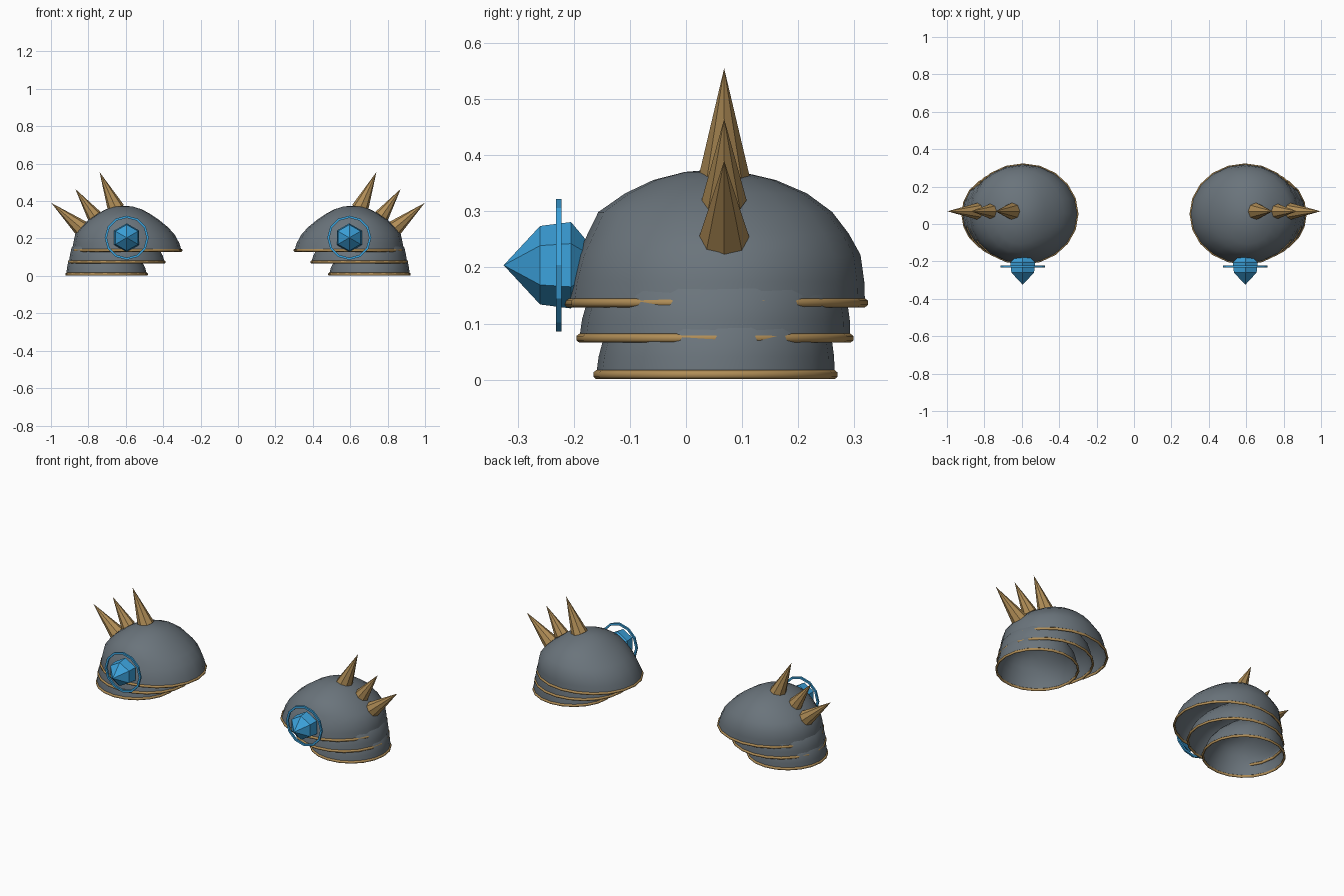
import bpy, bmesh, math
from mathutils import Vector

if "Cube" in bpy.data.objects:
    bpy.data.objects.remove(bpy.data.objects["Cube"])


def material(name, rgb):
    m = bpy.data.materials.new(name)
    m.diffuse_color = (*rgb, 1)
    m.use_nodes = True
    m.node_tree.nodes["Principled BSDF"].inputs["Base Color"].default_value = m.diffuse_color
    return m


STEEL = material("slate_steel", (0.145, 0.175, 0.2))
GOLD = material("old_gold", (0.44, 0.27, 0.095))
BLUE = material("gem_blue", (0.045, 0.36, 0.71))


def make(name, bm, mat, smooth):
    """Turn a bmesh into an object mirrored to the other shoulder."""
    bmesh.ops.recalc_face_normals(bm, faces=bm.faces)
    me = bpy.data.meshes.new(name)
    bm.to_mesh(me)
    bm.free()
    me.materials.append(mat)
    for p in me.polygons:
        p.use_smooth = smooth
    ob = bpy.data.objects.new(name, me)
    bpy.context.collection.objects.link(ob)
    ob.modifiers.new("other_shoulder", 'MIRROR').use_mirror_merge = False
    return ob


def skin(bm, rings, closed=False):
    """Bridge equal rings of points with quads; a single point makes a fan."""
    vs = [[bm.verts.new(p) for p in r] for r in rings]
    pairs = list(zip(vs, vs[1:])) + ([(vs[-1], vs[0])] if closed else [])
    for a, b in pairs:
        n = max(len(a), len(b))
        for i in range(n):
            j = (i + 1) % n
            quad = [a[i % len(a)], a[j % len(a)], b[j % len(b)], b[i % len(b)]]
            bm.faces.new(list(dict.fromkeys(quad)))


# Dome outline: height, inner reach, outer reach, front reach, back reach (fractions)
DOME = [(0, 1, 1, 1, 1), (0.16, 0.96, 0.985, 0.98, 0.995), (0.36, 0.87, 0.95, 0.93, 0.97),
        (0.52, 0.75, 0.85, 0.86, 0.89), (0.68, 0.59, 0.71, 0.79, 0.78),
        (0.82, 0.42, 0.54, 0.61, 0.61), (0.92, 0.27, 0.39, 0.42, 0.40),
        (0.98, 0.11, 0.23, 0.21, 0.17)]
SIDES = 20


def dome_ring(x0, x1, y0, y1, z, h, level):
    f, inner, outer, front, back = level
    cx, cy, rx, ry = (x0 + x1) / 2, (y0 + y1) / 2, (x1 - x0) / 2, (y1 - y0) / 2
    # each level is an ellipse between its own reaches
    a, b = cx - rx * inner, cx + rx * outer
    c, d = cy - ry * front, cy + ry * back
    return [Vector(((a + b) / 2 + (b - a) / 2 * math.cos(t),
                    (c + d) / 2 + (d - c) / 2 * math.sin(t), z + h * f))
            for t in (2 * math.pi * i / SIDES for i in range(SIDES))]


# Overlapping open shells, each with a gold trim along the rim
LAYERS = [("upper", (0.302, 0.885, -0.212, 0.319, 0.137, 0.238)),
          ("middle", (0.392, 0.903, -0.19, 0.293, 0.074, 0.212)),
          ("lower", (0.487, 0.918, -0.16, 0.265, 0.009, 0.2))]
for name, dims in LAYERS:
    rings = [dome_ring(*dims, lv) for lv in DOME]
    x0, x1, y0, y1, z, h = dims
    bm = bmesh.new()
    apex = Vector(((x0 + x1) / 2 + 0.02 * (x1 - x0), (y0 + y1) / 2, z + h))
    skin(bm, rings + [[apex]])
    make(name + "_plate", bm, STEEL, True)

    rim = rings[0]
    mid = sum(rim, Vector()) / SIDES
    bm = bmesh.new()
    tube = []
    for k in range(6):
        t = math.pi / 3 * k + math.pi / 6
        tube.append([p + (p - mid).normalized() * 0.006 * math.cos(t)
                     + Vector((0, 0, 0.008 * math.sin(t))) for p in rim])
    skin(bm, tube, True)
    make(name + "_trim", bm, GOLD, True)

# Three spikes along the crest
SPIKES = [((0.652, 0.36), (0.74, 0.555)), ((0.768, 0.32), (0.87, 0.465)),
          ((0.832, 0.25), (0.998, 0.39))]
for n, ((bx, bz), (tx, tz)) in enumerate(SPIKES):
    base, tip = Vector((bx, 0.068, bz)), Vector((tx, 0.068, tz))
    axis = (tip - base).normalized()
    side = Vector((0, 1, 0))
    up = axis.cross(side)
    r = 0.04 if n == 1 else 0.046
    ring = [base + r * (side * math.cos(t) + up * math.sin(t))
            for t in (math.pi / 4 * i for i in range(8))]
    bm = bmesh.new()
    skin(bm, [[base - axis * 0.01], ring, [tip]])
    make("spike_%d" % (n + 1), bm, GOLD, False)


def front_circle(r, y, n, turn=0.0):
    return [Vector((0.595 + r * math.sin(t), y, 0.204 + r * math.cos(t)))
            for t in (2 * math.pi * i / n + turn for i in range(n))]


# Faceted gem on the front
bm = bmesh.new()
skin(bm, [[Vector((0.595, -0.325, 0.204))], front_circle(0.07, -0.26, 6),
          front_circle(0.077, -0.205, 6), [Vector((0.595, -0.14, 0.204))]])
make("gem", bm, BLUE, False)

# Thin halo around the gem
bm = bmesh.new()
skin(bm, [front_circle(r, y, 12) for r, y in
          ((0.118, -0.232), (0.118, -0.222), (0.106, -0.222), (0.106, -0.232))], True)
make("gem_halo", bm, BLUE, False)
